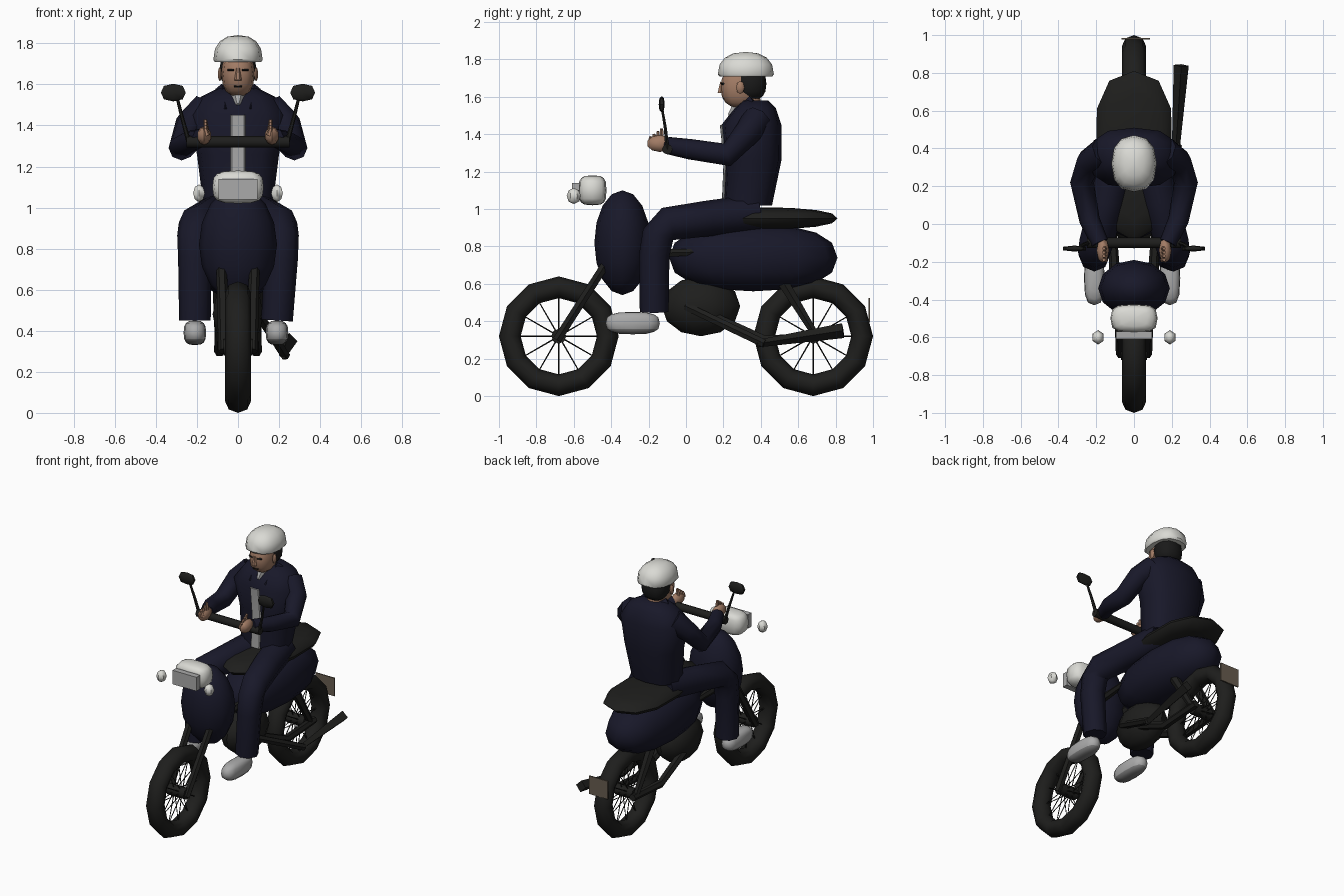
import bpy, bmesh, math
from mathutils import Vector, Matrix

if "Cube" in bpy.data.objects:
    bpy.data.objects.remove(bpy.data.objects["Cube"])


def material(name, red, green, blue):
    mat = bpy.data.materials.new(name)
    mat.use_nodes = True
    colour = (red, green, blue, 1)
    mat.diffuse_color = colour
    mat.node_tree.nodes["Principled BSDF"].inputs["Base Color"].default_value = colour
    return mat


navy = material("navy", .009, .009, .022)
black = material("black", .013, .013, .012)
white = material("white", .7, .7, .66)
shirt_grey = material("shirt grey", .4, .4, .4)
lens_grey = material("lens grey", .4, .4, .4)
sole_grey = material("sole grey", .2, .2, .2)
skin = material("skin", .36, .2, .13)
hair_black = material("hair black", .01, .01, .01)
tan = material("tan", .14, .11, .08)


def smooth(obj):
    bpy.ops.object.select_all(action="DESELECT")
    bpy.context.view_layer.objects.active = obj
    obj.select_set(True)
    bpy.ops.object.shade_smooth_by_angle(angle=math.radians(48))


def finish(name, bm, mat):
    bmesh.ops.recalc_face_normals(bm, faces=bm.faces)
    mesh = bpy.data.meshes.new(name)
    bm.to_mesh(mesh)
    bm.free()
    mesh.materials.append(mat)
    obj = bpy.data.objects.new(name, mesh)
    bpy.context.collection.objects.link(obj)
    smooth(obj)
    return obj


def bridge(bm, outlines):
    rings = [[bm.verts.new(point) for point in outline] for outline in outlines]
    for low, high in zip(rings, rings[1:]):
        for k in range(len(low)):
            bm.faces.new((low[k - 1], low[k], high[k], high[k - 1]))
    bm.faces.new(rings[0])
    bm.faces.new(rings[-1])


def soften(value, power):
    return math.copysign(abs(value) ** power, value)


def circle(sides):
    angles = [math.tau * k / sides for k in range(sides)]
    return [(math.cos(angle), math.sin(angle)) for angle in angles]


def loft(name, mat, rows, sides=12, power=.8):
    """Stacked rounded sections: height, centre in y, half width, half depth."""
    bm = bmesh.new()
    bridge(bm, [[(width * soften(c, power), centre + depth * soften(d, power), height)
                 for c, d in circle(sides)] for height, centre, width, depth in rows])
    return finish(name, bm, mat)


def tubes(name, mat, paths, start, end, sides=6):
    """Tubes along the paths, with the radius running evenly from start to end."""
    bm = bmesh.new()
    for path in paths:
        points = [Vector(point) for point in path]
        last = len(points) - 1
        rings = []
        for i, point in enumerate(points):
            tangent = (points[min(i + 1, last)] - points[max(i - 1, 0)]).normalized()
            guide = Vector((0, 1, 0)) if abs(tangent.x) > .8 else Vector((1, 0, 0))
            up = tangent.cross(guide).normalized()
            side = up.cross(tangent)
            radius = start + (end - start) * i / last
            rings.append([point + radius * (side * c + up * d) for c, d in circle(sides)])
        bridge(bm, rings)
    return finish(name, bm, mat)


def blob(name, mat, centre, radii, segments=12, power=1, taper=0, floor=-1):
    """Faceted ellipsoid; power boxes it, taper widens it to the rear, floor cuts its base."""
    bm = bmesh.new()
    bmesh.ops.create_uvsphere(bm, u_segments=segments, v_segments=segments * 2 // 3, radius=1)
    for vert in bm.verts:
        x, y, z = [soften(value, power) for value in vert.co]
        vert.co = (x * (1 + taper * y), y, max(z, floor))
    bm.transform(Matrix.Translation(centre) @ Matrix.Diagonal((*radii, 1)))
    return finish(name, bm, mat)


def box(name, mat, centre, size):
    bm = bmesh.new()
    bmesh.ops.create_cube(bm, size=1)
    bm.transform(Matrix.Translation(centre) @ Matrix.Diagonal((*size, 1)))
    return finish(name, bm, mat)


def paint(obj, mat, rule):
    obj.data.materials.append(mat)
    for face in obj.data.polygons:
        if rule(face):
            face.material_index = 1


# Wheels: faceted tyre, wire spokes and hub
axle = .32
for label, y in (("front", -.68), ("rear", .68)):
    bpy.ops.mesh.primitive_torus_add(
        major_segments=12, minor_segments=8, major_radius=.262, minor_radius=.058,
        location=(0, y, axle), rotation=(0, math.pi / 2, 0))
    tyre = bpy.context.object
    tyre.name = label + "_tyre"
    tyre.scale.z = 1.1
    tyre.data.materials.append(black)
    smooth(tyre)
    spokes = [[(tilt, y, axle), (0, y + c * .22, axle + d * .22)]
              for tilt in (-.03, .03) for c, d in circle(12)]
    tubes(label + "_spokes", black, spokes, .004, .003, 4)
    tubes(label + "_hub", black, [[(-.07, y, axle), (.07, y, axle)]], .04, .04, 8)

# Bodywork
blob("front_fairing", navy, (0, -.34, .82), (.19, .15, .28))
blob("rear_body", navy, (0, .36, .74), (.2, .45, .18), power=.85)
blob("seat", black, (0, .36, .95), (.2, .45, .06), power=.85, taper=.2)
blob("engine", black, (0, .08, .48), (.13, .21, .16), 10)

# Exhaust on the left side
tubes("exhaust_pipe", black, [[(.1, 0, .48), (.23, .42, .28)]], .025, .025)
tubes("muffler", black, [[(.22, .38, .28), (.25, .84, .35)]], .02, .04, 4)

# Rear plate, standing just behind the tyre
box("rear_plate", tan, (.01, .98, .46), (.15, .009, .13))

# Headlight with its lens, and handlebar
lamp = blob("headlight", white, (0, -.5, 1.1), (.125, .075, .08), power=.6)
paint(lamp, lens_grey, lambda face: face.normal.y < -.93)
box("headlight_glass", lens_grey, (0, -.59, 1.09), (.19, .04, .1))
tubes("handlebar", black, [[(-.25, -.1, 1.32), (.25, -.1, 1.32)]], .028, .028, 8)

# Rider's jacket, with the shirt following its front
jacket = [(1.02, .33, .17, .13), (1.26, .36, .2, .15), (1.45, .35, .24, .16),
          (1.54, .37, .18, .11), (1.58, .37, .1, .07)]
loft("jacket", navy, jacket)
loft("shirt_front", shirt_grey, [(height, centre - depth, .036, .009)
                                 for height, centre, width, depth in jacket[:3]], 8, .5)
tubes("shirt_collar", shirt_grey, [[(0, .23, 1.5), (0, .29, 1.56)]], .01, .045)

# Rider's head and helmet
tubes("neck", skin, [[(0, .36, 1.5), (0, .33, 1.64)]], .055, .055, 8)
blob("head", skin, (0, .29, 1.65), (.08, .105, .11), power=.85)
blob("hair", hair_black, (0, .345, 1.67), (.09, .085, .09), power=.8)
tubes("nose", skin, [[(0, .19, 1.68), (0, .185, 1.62)]], .008, .018)
tubes("mouth", hair_black, [[(-.02, .2, 1.59), (.02, .2, 1.59)]], .005, .005, 4)
blob("helmet", white, (0, .32, 1.72), (.12, .15, .12), power=.85, floor=-.1)

# Everything that comes in a left and right pair
for label, s in (("left", 1), ("right", -1)):
    # Frame, fork and suspension
    tubes(label + "_frame_tube", black, [[(s * .1, -.3, .76), (s * .12, .06, .77)]], .03, .02)
    tubes(label + "_fork", black, [[(s * .07, -.69, .3), (s * .08, -.42, .72)]], .026, .026)
    tubes(label + "_shock", black, [[(s * .09, .5, .64), (s * .09, .69, .33)]], .035, .022)
    tubes(label + "_swing_arm", black,
          [[(s * .08, .15, .42), (s * .09, .42, .3), (s * .09, .74, axle)]], .03, .025)

    # Indicator and mirror
    blob(label + "_indicator", white, (s * .19, -.6, 1.07), (.033, .038, .043), 6)
    tubes(label + "_mirror_stalk", black,
          [[(s * .24, -.1, 1.32), (s * .27, -.11, 1.43), (s * .3, -.13, 1.55)]], .012, .007)
    blob(label + "_mirror", black, (s * .315, -.13, 1.56), (.068, .016, .043), 6, .8)

    # Lapel, sleeve and hand with raised fingers
    tubes(label + "_lapel", navy, [[(s * .08, .36, 1.58), (s * .06, .23, 1.47)]], .03, .02, 4)
    tubes(label + "_sleeve", navy,
          [[(s * .16, .38, 1.48), (s * .235, .33, 1.41), (s * .275, .22, 1.29),
            (s * .235, .02, 1.32), (s * .18, -.1, 1.34)]], .08, .046, 8)
    blob(label + "_hand", skin, (s * .165, -.14, 1.35), (.035, .07, .045), 8)
    tubes(label + "_fingers", skin, [[(s * .15, y, 1.35), (s * .16, y, 1.52 + y * .7)]
                                     for y in (-.13, -.15, -.17, -.19)], .014, .009)

    # Trouser leg and shoe with a darker sole
    ankle = s * .2 - .01
    tubes(label + "_trouser_leg", navy,
          [[(s * .08, .38, .98), (s * .14, .12, .95), (s * .2, -.1, .92),
            (s * .21, -.15, .86), (s * .21, -.17, .75), (ankle, -.17, .45)]], .1, .077, 8)
    shoe = blob(label + "_shoe", shirt_grey, (ankle, -.285, .39), (.055, .145, .06), power=.7)
    paint(shoe, sole_grey, lambda face: face.center.z < .36)

    # Ear and eye
    blob(label + "_ear", skin, (s * .088, .29, 1.65), (.012, .022, .035), 6)
    tubes(label + "_eye", hair_black, [[(s * .02, .19, 1.67), (s * .05, .2, 1.67)]], .006, .006, 4)
